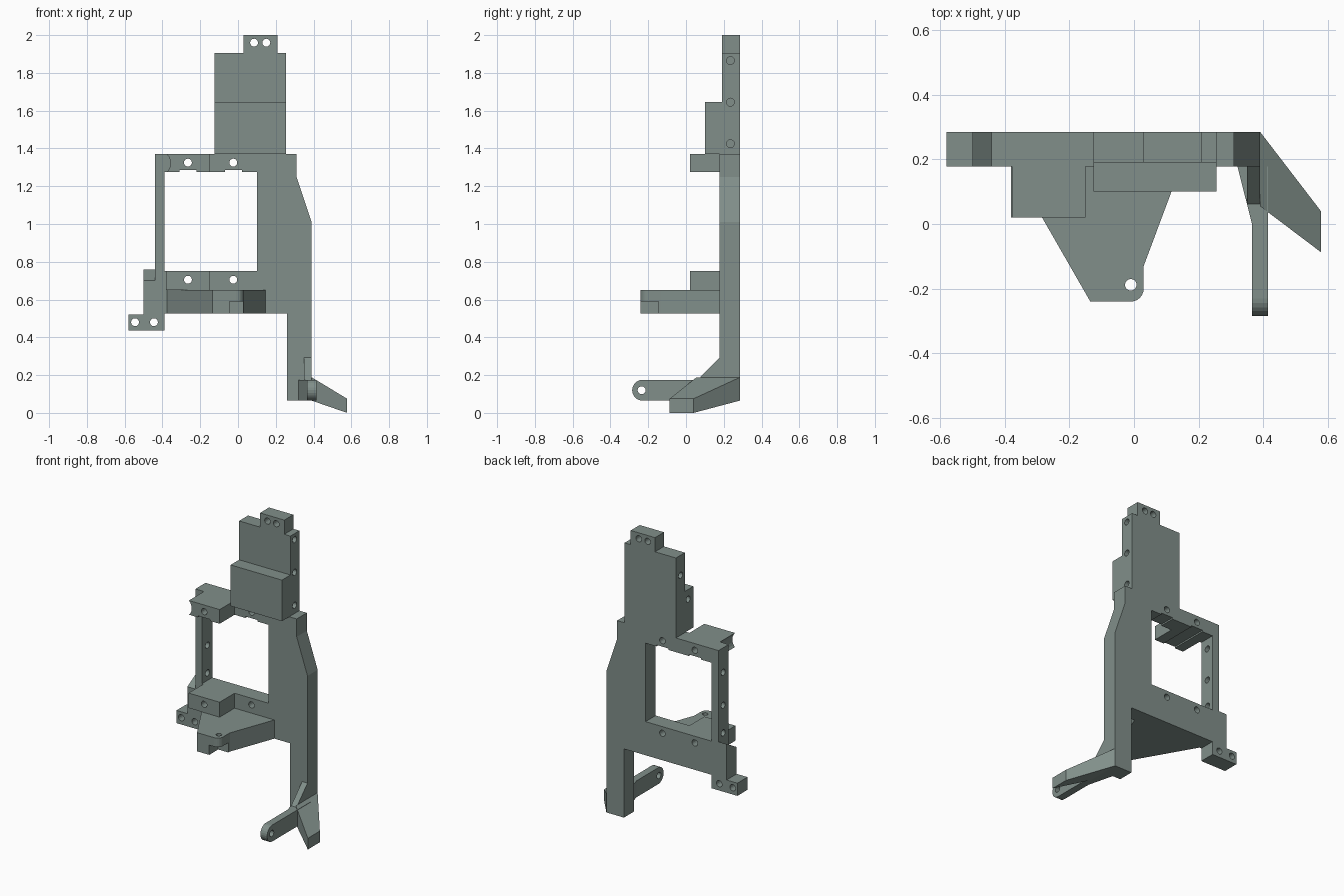
import bpy, bmesh, math
from mathutils import Vector

cube = bpy.data.objects.get("Cube")
if cube:
    bpy.data.objects.remove(cube, do_unlink=True)

mat = bpy.data.materials.new("grey_green")
mat.use_nodes = True
COLOUR = (0.22, 0.275, 0.255, 1)
mat.diffuse_color = COLOUR
mat.node_tree.nodes["Principled BSDF"].inputs["Base Color"].default_value = COLOUR

PLACE = {"x": lambda u, v, d: (d, u, v),
         "y": lambda u, v, d: (u, d, v),
         "z": lambda u, v, d: (u, v, d)}


def finish(name, bm):
    bmesh.ops.recalc_face_normals(bm, faces=bm.faces)
    me = bpy.data.meshes.new(name)
    bm.to_mesh(me)
    bm.free()
    me.materials.append(mat)
    ob = bpy.data.objects.new(name, me)
    bpy.context.collection.objects.link(ob)
    return ob


def prism(name, pts, axis, lo, hi):
    """Extrude a flat outline along an axis."""
    bm = bmesh.new()
    a, b = ([bm.verts.new(PLACE[axis](u, v, d)) for u, v in pts] for d in (lo, hi))
    bm.faces.new(a)
    bm.faces.new(b[::-1])
    n = len(pts)
    for i in range(n):
        j = (i + 1) % n
        bm.faces.new((a[j], a[i], b[i], b[j]))
    return finish(name, bm)


def box(name, x, y, z):
    return prism(name, [(x[0], y[0]), (x[1], y[0]), (x[1], y[1]), (x[0], y[1])], "z", *z)


def arc(u, v, r, start, end, n):
    return [(u + r * math.cos(t), v + r * math.sin(t))
            for t in (math.radians(start + (end - start) * i / n) for i in range(n + 1))]


def hole(u, v, axis, lo, hi, r=0.021):
    return prism("hole_cutter", arc(u, v, r, 0, 337.5, 15), axis, lo, hi)


def cut(ob, cutters):
    """Subtract the cutters, bake the result, drop the cutters."""
    for c in cutters:
        c.hide_render = True
        m = ob.modifiers.new("cut", "BOOLEAN")
        m.operation, m.solver, m.object = "DIFFERENCE", "EXACT", c
    deps = bpy.context.evaluated_depsgraph_get()
    deps.update()
    me = bpy.data.meshes.new_from_object(ob.evaluated_get(deps))
    ob.modifiers.clear()
    ob.data = me
    for c in cutters:
        bpy.data.objects.remove(c, do_unlink=True)


BACK, FRONT = 0.285, 0.178
BRACKET_Z = ((1.275, 1.37), (0.65, 0.75))
HOLE_Z = (1.325, 0.705)

# Main plate with the leg and the window
plate = prism("main_plate", [
    (0.26, 0.065), (0.39, 0.065), (0.39, 1.01), (0.31, 1.25), (0.31, 1.37),
    (-0.44, 1.37), (-0.44, 0.70), (-0.50, 0.70), (-0.50, 0.52), (-0.58, 0.52),
    (-0.58, 0.435), (-0.39, 0.435), (-0.39, 0.525), (0.26, 0.525)], "y", FRONT, BACK)
cutters = [box("window_cutter", (-0.39, 0.10), (0.1, 0.4), (0.75, 1.275))]
cutters += [hole(x, z, "y", 0.1, 0.4) for x in (-0.265, -0.025) for z in HOLE_Z]
cutters += [hole(x, 0.48, "y", 0.1, 0.4) for x in (-0.545, -0.445)]
cutters += [hole(0.235, z, "x", -0.5, -0.3) for z in (1.205, 0.985, 0.80)]
cutters += [box("notch_cutter", x, (0.1, 0.4), (1.26, 1.285))
            for x in ((-0.31, -0.22), (-0.07, 0.02))]
cut(plate, cutters)

# Sloped step beside the window bar
prism("sloped_step", [(FRONT, 0.70), (BACK, 0.70), (BACK, 0.76)], "x", -0.50, -0.44)

# Upper plate with the top tab
upper = prism("upper_plate", [
    (-0.125, 1.37), (0.255, 1.37), (0.255, 1.905), (0.21, 1.905), (0.21, 2.0),
    (0.03, 2.0), (0.03, 1.905), (-0.125, 1.905)], "y", 0.19, BACK)
cutters = [hole(x, 1.96, "y", 0.1, 0.4) for x in (0.085, 0.15)]
cutters += [hole(0.235, z, "x", 0.15, 0.35) for z in (1.865, 1.645, 1.425)]
cutters += [hole(0.235, 1.77, "x", -0.2, -0.04)]
cut(upper, cutters)

# Thick block on the front of the upper plate
block = box("front_block", (-0.125, 0.255), (0.10, 0.19), (1.37, 1.645))
cut(block, [hole(0.155, 1.58, "x", -0.2, -0.04)])

# Brackets above and below the window
for name, zs, hz in zip(("upper_bracket", "lower_bracket"), BRACKET_Z, HOLE_Z):
    bracket = box(name, (-0.38, -0.15), (0.02, FRONT), zs)
    cutters = [hole(-0.265, hz, "y", -0.1, 0.3)]
    if name == "upper_bracket":
        cutters.append(prism("groove_cutter", arc(-0.425, 1.322, 0.068, 0, 345, 23),
                             "y", -0.1, 0.3))
        cutters.append(box("notch_cutter", (-0.31, -0.22), (-0.1, 0.3), (1.26, 1.285)))
    cut(bracket, cutters)

# Tapered shelf with a rounded corner and an undercut
shelf = prism("shelf", [(0.145, FRONT), (-0.375, FRONT), (-0.135, -0.24)]
              + arc(-0.01, -0.20, 0.04, -90, 0, 6) + [(0.03, -0.13)], "z", 0.525, 0.65)
cut(shelf, [hole(-0.01, -0.188, "z", 0.4, 0.8, 0.018),
            box("undercut_cutter", (-0.045, 0.1), (-0.4, -0.145), (0.4, 0.59))])

# Forward arm with a rounded, drilled end
arm = prism("forward_arm", [(FRONT, 0.065), (FRONT, 0.175)]
            + arc(-0.23, 0.12, 0.055, 90, 270, 12), "x", 0.365, 0.415)
cut(arm, [hole(-0.235, 0.12, "x", 0.3, 0.5)])
prism("arm_flare", [(0.32, FRONT), (0.365, 0), (0.39, 0), (0.39, FRONT)],
      "z", 0.065, 0.175)
prism("arm_brace", [(FRONT, 0.175), (FRONT, 0.293), (0.062, 0.175)], "x", 0.35, 0.39)

# Splayed foot lofted from the leg to a smaller end
bm = bmesh.new()
for x, y0, y1, z0, z1 in ((0.39, 0.055, BACK, 0.065, 0.188),
                          (0.578, -0.087, 0.04, 0.0, 0.075)):
    for y in (y0, y1):
        for z in (z0, z1):
            bm.verts.new(Vector((x, y, z)))
bmesh.ops.convex_hull(bm, input=bm.verts)
finish("foot", bm)
